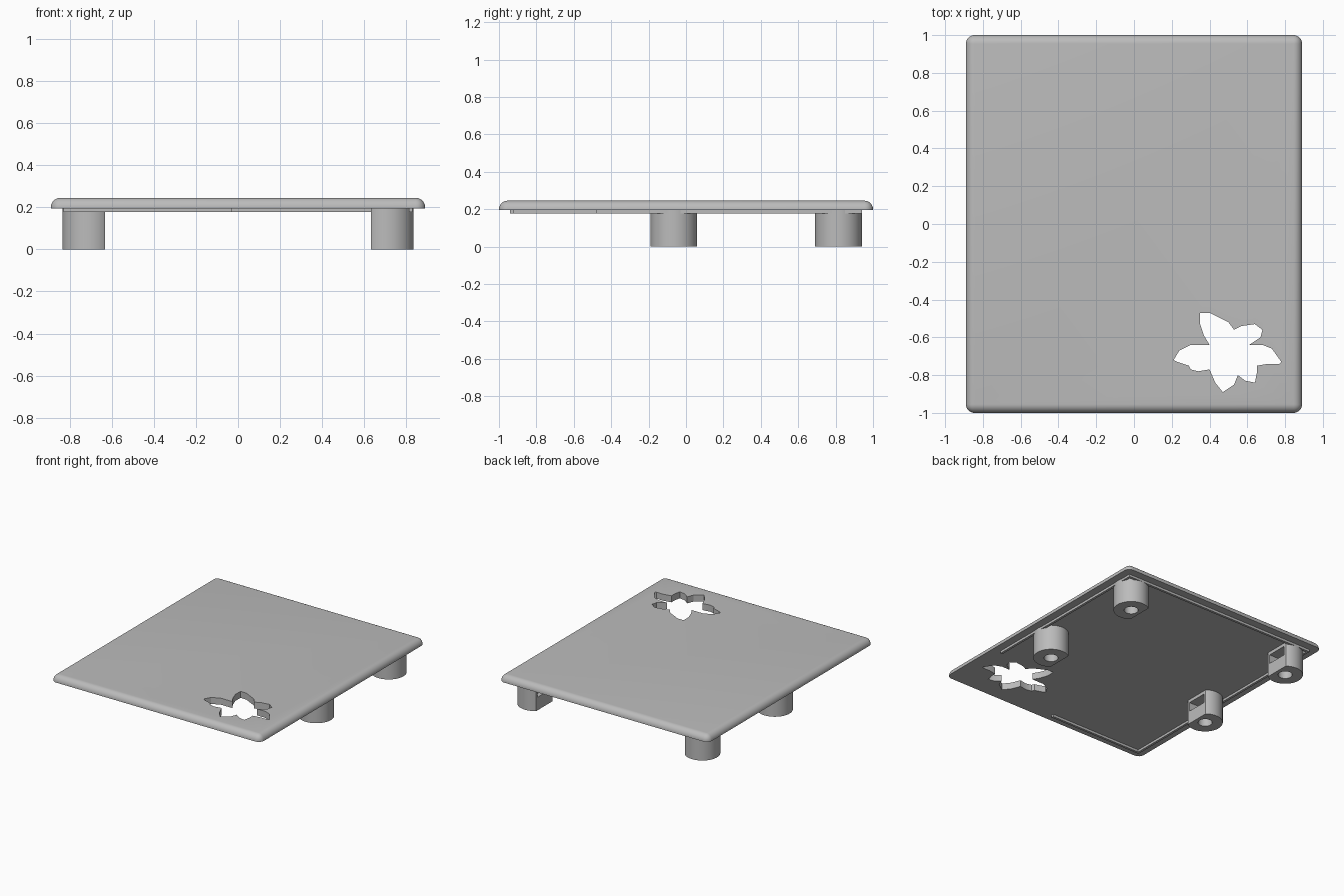
import bpy, bmesh, math
from mathutils import Matrix

cube = bpy.data.objects.get("Cube")
if cube:
    bpy.data.objects.remove(cube, do_unlink=True)

grey = bpy.data.materials.new("light grey")
grey.use_nodes = True
tone = (0.5, 0.5, 0.5, 1)
grey.diffuse_color = tone
grey.node_tree.nodes["Principled BSDF"].inputs["Base Color"].default_value = tone


def make(name, bm):
    bmesh.ops.recalc_face_normals(bm, faces=bm.faces)
    mesh = bpy.data.meshes.new(name)
    bm.to_mesh(mesh)
    bm.free()
    mesh.materials.append(grey)
    obj = bpy.data.objects.new(name, mesh)
    bpy.context.collection.objects.link(obj)
    return obj


def box_bm(x0, x1, y0, y1, z0, z1):
    bm = bmesh.new()
    bmesh.ops.create_cube(bm, size=1)
    for v in bm.verts:
        v.co.x = x1 if v.co.x > 0 else x0
        v.co.y = y1 if v.co.y > 0 else y0
        v.co.z = z1 if v.co.z > 0 else z0
    return bm


def cylinder(name, x, y, radius, z0, z1, sides):
    bm = bmesh.new()
    bmesh.ops.create_cone(bm, cap_ends=True, segments=sides, radius1=radius,
                          radius2=radius, depth=z1 - z0,
                          matrix=Matrix.Translation((x, y, (z0 + z1) / 2)))
    return make(name, bm)


def prism(name, outline, z0, z1):
    bm = bmesh.new()
    face = bm.faces.new([bm.verts.new((x, y, z0)) for x, y in outline])
    top = bmesh.ops.extrude_face_region(bm, geom=[face])["geom"]
    bmesh.ops.translate(bm, vec=(0, 0, z1 - z0),
                        verts=[g for g in top if isinstance(g, bmesh.types.BMVert)])
    return make(name, bm)


def cut(obj, *cutters):
    for cutter in cutters:
        cutter.hide_render = True
        mod = obj.modifiers.new("cut", "BOOLEAN")
        mod.operation, mod.solver, mod.object = "DIFFERENCE", "EXACT", cutter
    graph = bpy.context.evaluated_depsgraph_get()
    mesh = bpy.data.meshes.new_from_object(obj.evaluated_get(graph))
    obj.modifiers.clear()
    obj.data = mesh
    for cutter in cutters:
        bpy.data.objects.remove(cutter, do_unlink=True)


def smooth(obj):
    bpy.ops.object.select_all(action="DESELECT")
    obj.select_set(True)
    bpy.context.view_layer.objects.active = obj
    bpy.ops.object.shade_smooth_by_angle(angle=math.radians(30))


# Lid with rounded corners and a rounded upper edge
TOP, UNDER = 0.245, 0.195
bm = box_bm(-0.89, 0.89, -1, 1, UNDER, TOP)
edges = [e for e in bm.edges if any(v.co.z > 0.22 for v in e.verts)]
bmesh.ops.bevel(bm, geom=edges, offset=0.046, segments=8, profile=0.5, affect="EDGES")
lid = make("lid", bm)

# Flower opening, outlined in hundredths around its middle
CX, CY = 0.5, -0.68
flower = [(-15, 21), (-10, 21), (-4, 18), (0, 16), (3, 12), (7, 14), (14, 15),
          (18, 12), (17, 8), (11, 4), (18, 4), (23, 2), (28, -5), (27, -6),
          (21, -6), (15, -7), (15, -11), (14, -16), (9, -15), (5, -12),
          (3, -17), (-3, -21), (-7, -16), (-10, -9), (-16, -10), (-20, -9),
          (-21, -7), (-27, -5), (-29, -4), (-26, 1), (-20, 4), (-10, 4),
          (-13, 9), (-15, 15)]
cut(lid, prism("flower_cutter",
               [(CX + x / 100, CY + y / 100) for x, y in flower], 0.1, 0.4))
smooth(lid)

# Thin locating lip under the lid, left open around the flower corner
X, Y, T = 0.83, 0.94, 0.018
lips = {"left_lip": (X - T, X, -0.48, Y),
        "right_lip": (-X, -X + T, -Y, Y),
        "back_lip": (-X + T, X - T, Y - T, Y),
        "front_lip": (-X + T, -0.03, -Y, -Y + T)}
for name, span in lips.items():
    make(name, box_bm(*span, 0.177, UNDER))

# Screw posts: flat inner side, screw hole and a nut slot
for side, s in (("left", 1), ("right", -1)):
    for place, y in (("middle", -0.065), ("back", 0.815)):
        x = s * 0.71
        post = cylinder(f"{place}_{side}_post", x, y, 0.125, 0, UNDER, 48)
        flat = s * 0.633
        inner = sorted((flat, flat - s * 0.2))
        slot = sorted((flat - s * 0.1, x + s * 0.07))
        cut(post,
            make("flat_cutter", box_bm(*inner, y - 0.2, y + 0.2, -0.1, 0.3)),
            make("slot_cutter", box_bm(*slot, y - 0.08, y + 0.08, 0.1, 0.17)),
            cylinder("hole_cutter", x, y, 0.05, -0.1, 0.13, 32))
        smooth(post)
